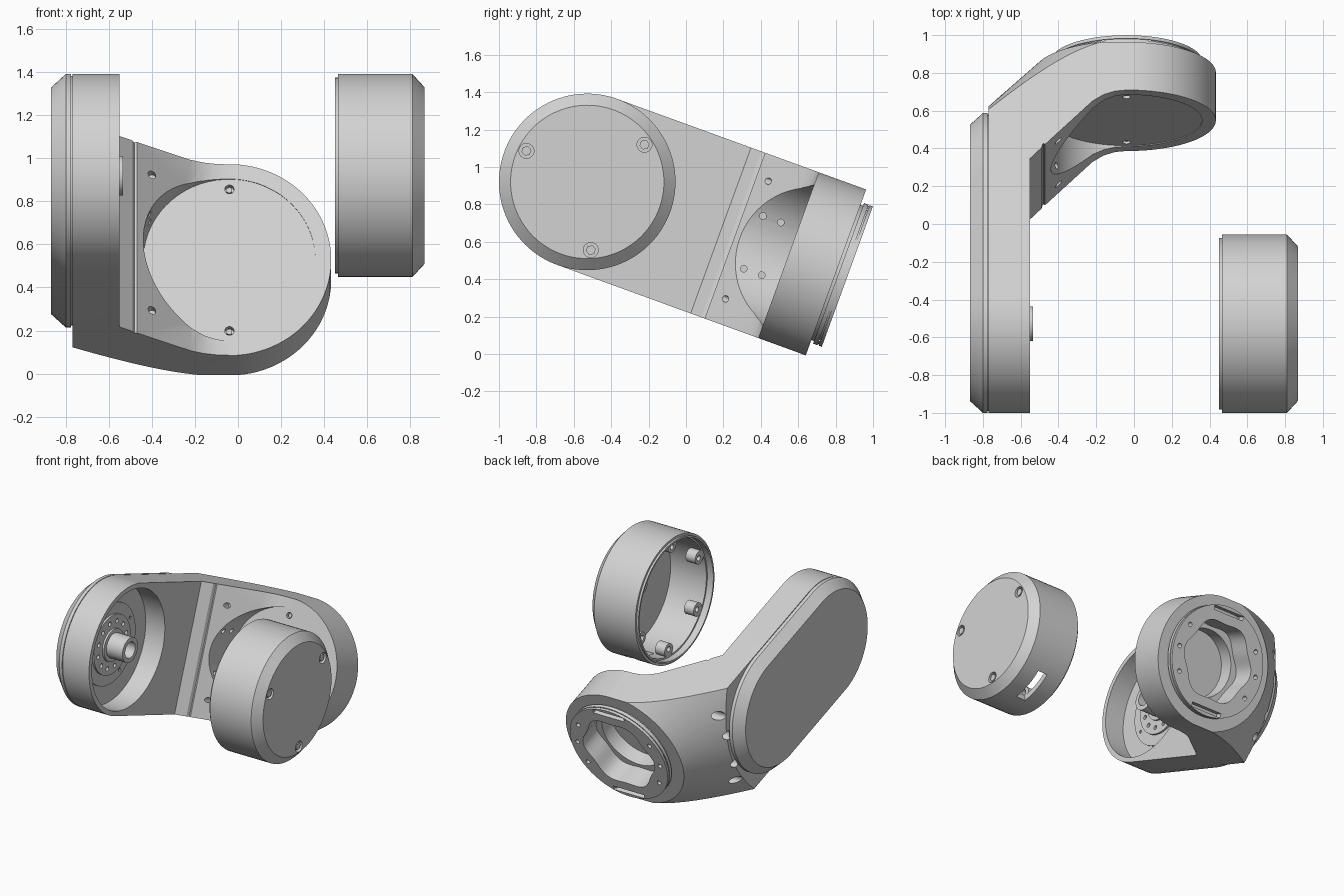
import bpy, bmesh, math
from mathutils import Matrix

if "Cube" in bpy.data.objects:
    bpy.data.objects.remove(bpy.data.objects["Cube"], do_unlink=True)

# Parts are built along the arm (x across, y along the arm, z up), then tilted into place
PLACE = Matrix.Translation((0, -0.528, 0.92)) @ Matrix.Rotation(math.radians(-20), 4, 'X')
AXIS_X = -0.04          # x of the wrist housing axis
R = 0.472               # main radius

grey = bpy.data.materials.new("plain grey")
grey.use_nodes = True
COL = (0.65, 0.65, 0.65, 1)
grey.diffuse_color = COL
grey.node_tree.nodes["Principled BSDF"].inputs["Base Color"].default_value = COL


def ring(axis, pos, r, c0=(0, 0), c1=None, n=64, wave=0.0):
    """Circle, or stadium from c0 to c1 along the first in-plane direction."""
    c1 = c1 or c0
    pts = []
    for i in range(n):
        a = (i + 0.5) * 2 * math.pi / n
        c = c1 if math.cos(a) > 0 else c0
        rr = r + wave * math.cos(6 * a)
        p, q = c[0] + rr * math.cos(a), c[1] + rr * math.sin(a)
        pts.append((pos, p, q) if axis == 'x' else (p, pos, q))
    return pts


def rod(axis, a, b, r, c=(0, 0), n=20, r2=None):
    return [ring(axis, a, r, c, n=n), ring(axis, b, r if r2 is None else r2, c, n=n)]


def box(x0, x1, y0, y1, z0, z1):
    return [[(x0, y0, z), (x1, y0, z), (x1, y1, z), (x0, y1, z)] for z in (z0, z1)]


def solid(name, *lofts):
    """One object from any number of capped ring lofts."""
    bm = bmesh.new()
    for rings in lofts:
        vs = [[bm.verts.new(p) for p in rg] for rg in rings]
        n = len(vs[0])
        for a, b in zip(vs, vs[1:]):
            for i in range(n):
                bm.faces.new((a[i], a[(i + 1) % n], b[(i + 1) % n], b[i]))
        bm.faces.new(vs[0][::-1])
        bm.faces.new(vs[-1])
    bmesh.ops.recalc_face_normals(bm, faces=bm.faces)
    me = bpy.data.meshes.new(name)
    bm.to_mesh(me)
    bm.free()
    ob = bpy.data.objects.new(name, me)
    bpy.context.collection.objects.link(ob)
    return ob


def boolean(ob, op, *lofts):
    tool = solid("cutter", *lofts)
    tool.hide_render = True
    m = ob.modifiers.new("cut", 'BOOLEAN')
    m.operation, m.solver, m.object = op, 'EXACT', tool
    bpy.context.view_layer.update()
    me = bpy.data.meshes.new_from_object(ob.evaluated_get(bpy.context.evaluated_depsgraph_get()))
    ob.modifiers.clear()
    ob.data = me
    bpy.data.objects.remove(tool, do_unlink=True)


def finish(ob):
    ob.data.transform(PLACE)
    ob.data.materials.clear()
    ob.data.materials.append(grey)
    bpy.ops.object.select_all(action='DESELECT')
    ob.select_set(True)
    bpy.context.view_layer.objects.active = ob
    bpy.ops.object.shade_smooth_by_angle(angle=math.radians(25))


def polar(r, deg, c=(0, 0)):
    a = math.radians(deg)
    return (c[0] + r * math.cos(a), c[1] + r * math.sin(a))


WRIST = (AXIS_X, 0)

# Arm body: bent plate profile trimmed by rounded ends and a wide rear cone
profile = [(-.77, -.6), (-.77, 1.415), (.6, 1.415), (.6, 1.145),
           (-.04, 1.145), (-.10, 1.139), (-.16, 1.12), (-.22, 1.083),
           (-.47, .84), (-.482, .845), (-.49, .82), (-.55, .76), (-.55, -.6)]
arm = solid("arm_body", [[(x, u, v) for x, u in profile] for v in (-.6, .6)])
boolean(arm, 'INTERSECT', [ring('x', p, R, (0, 0), (2.5, 0), 96) for p in (-2, 2)])
boolean(arm, 'INTERSECT', [ring('u', p, R + .0012, (-2, 0), WRIST, 96) for p in (-2, 3)])
boolean(arm, 'INTERSECT', rod('u', -.8, 1.43, 2.705, WRIST, 128, .475))

# Front pocket in the wrist housing and round recess in the shoulder
boolean(arm, 'DIFFERENCE', rod('u', .4, 1.149, .40, WRIST, 64))
boolean(arm, 'DIFFERENCE', rod('x', -.71, -.4, .437, n=64))

# Rear flange with a groove
flange = [ring('u', u, r, WRIST) for u, r in
          ((1.38, .385), (1.43, .385), (1.43, .40), (1.455, .40), (1.455, .393),
           (1.462, .393), (1.462, .40), (1.48, .40))]
boolean(arm, 'UNION', flange)

# Lobed rear opening with a stepped floor
boolean(arm, 'DIFFERENCE', [ring('u', u, .285, WRIST, n=96, wave=.014) for u in (1.31, 1.6)])
boolean(arm, 'DIFFERENCE', rod('u', 1.2, 1.4, .245, WRIST, 64))

# Flange screw holes and slots
boolean(arm, 'DIFFERENCE',
        *[rod('u', 1.40, 1.6, .017, polar(.345, a, WRIST), 12)
          for a in (0, 30, 150, 180, 210, 330)],
        *[box(AXIS_X - .13, AXIS_X + .13, 1.43, 1.6, min(s * .343, s * .375), max(s * .343, s * .375))
          for s in (-1, 1)])

# Screw holes: pocket floor, front slope, pocket wall and rear slope
boolean(arm, 'DIFFERENCE',
        *[rod('u', 1.0, 1.18, .022, (AXIS_X, s * .35), 12) for s in (-1, 1)],
        *[rod('u', .8, .96, .018, (-.40, s * .335), 12) for s in (-1, 1)],
        *[rod('x', -.5, -.3, .018, (u, s * .15), 12) for u in (.945, 1.047) for s in (-1, 1)],
        *[rod('x', -.9, -.58, .033, (1.15, v), 16) for v in (-.3, -.13, .13, .3)])
finish(arm)

# Outer cover: chamfered stadium plate
cover = solid("outer_cover", [ring('x', x, r, (0, 0), (.685, 0), 96) for x, r in
                              ((-.765, .463), (-.775, .463), (-.775, R), (-.80, R), (-.868, .41))])
finish(cover)

# Shoulder hub: flange with bolt circle and a hollow shaft
hub = solid("shoulder_hub", [ring('x', x, r) for x, r in
                             ((-.715, .30), (-.70, .30), (-.70, .22), (-.685, .22),
                              (-.685, .12), (-.67, .12), (-.67, .092), (-.535, .092))])
boolean(hub, 'DIFFERENCE', rod('x', -.63, -.4, .06, n=32),
        *[rod('x', -.705, -.6, .016, polar(.17, a), 12) for a in range(0, 360, 30)],
        *[rod('x', -.708, -.6, .012, polar(.26, a), 12) for a in range(45, 360, 90)])
finish(hub)

# End cap: hollow cup with a chamfered face and stepped lip
cap = solid("end_cap", [ring('x', x, r, n=96) for x, r in
                        ((.80, .40), (.80, .43), (.50, .43), (.50, .442), (.45, .442), (.45, .455),
                         (.465, .455), (.465, R), (.81, R), (.867, .41))])
SCREWS = (53, 173, 293)

# Cap screw recesses and side slot
boolean(cap, 'DIFFERENCE', *[rod('x', .835, .95, .04, polar(.365, a), 20) for a in SCREWS])
slot = []
for x in (.60, .68):
    slot.append([(x, *polar(r, 313 + d)) for r, ds in ((.41, range(-16, 17, 4)), (.55, range(16, -17, -4)))
                 for d in ds])
boolean(cap, 'DIFFERENCE', slot)
finish(cap)

# Cap screws
for i, a in enumerate(SCREWS, 1):
    finish(solid(f"cap_screw_{i}", rod('x', .83, .862, .027, polar(.365, a), 6)))

# Short drilled tabs just inside the cap opening
for i, a in enumerate(range(53, 413, 60), 1):
    tab = solid(f"cap_tab_{i}", rod('x', .50, .58, .05, polar(.388, a), 20))
    boolean(tab, 'DIFFERENCE', rod('x', .4, .7, .02, polar(.38, a), 12))
    finish(tab)

# Pocket floor screws
for side, s in (("upper", 1), ("lower", -1)):
    finish(solid(f"{side}_pocket_screw", rod('u', 1.16, 1.19, .015, (AXIS_X, s * .35), 6)))
